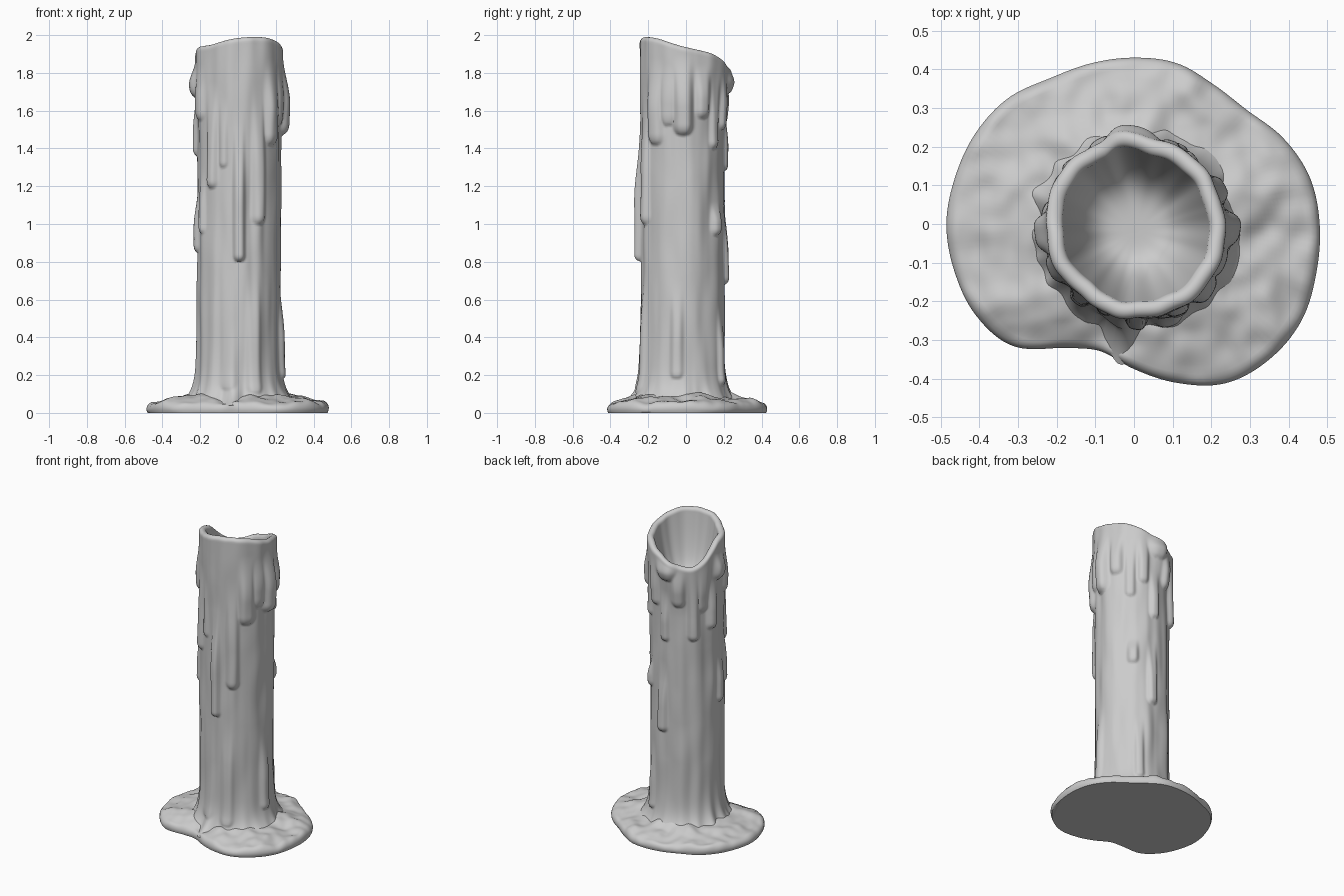
import bpy, bmesh, math
from mathutils import Vector, noise

cube = bpy.data.objects.get("Cube")
if cube:
    bpy.data.objects.remove(cube, do_unlink=True)

SEGMENTS = 180
CENTRE = Vector((0.005, -0.017, 0))
FLOOR = 1.6

wax = bpy.data.materials.new("grey wax")
wax.use_nodes = True
wax.diffuse_color = (0.6, 0.6, 0.6, 1)
wax.node_tree.nodes["Principled BSDF"].inputs["Base Color"].default_value = (0.6, 0.6, 0.6, 1)


def around(values, angle):
    """Smooth closed curve through evenly spaced values."""
    n = len(values)
    u = (angle / math.tau) % 1 * n
    i, t = int(u), u - int(u)
    a, b, c, d = (values[(i + k) % n] for k in (-1, 0, 1, 2))
    return b + 0.5 * t * (c - a + t * (2*a - 5*b + 4*c - d + t * (3*(b - c) + d - a)))


def smooth(t):
    t = min(max(t, 0), 1)
    return t * t * (3 - 2 * t)


def lathe(name, rows):
    """Skin closed rings, capping both ends."""
    bm = bmesh.new()
    rings = [[bm.verts.new(p) for p in row] for row in rows]
    for low, high in zip(rings, rings[1:]):
        for i in range(SEGMENTS):
            j = (i + 1) % SEGMENTS
            bm.faces.new((low[i], low[j], high[j], high[i]))
    bm.faces.new(rings[0][::-1])
    bm.faces.new(rings[-1])
    mesh = bpy.data.meshes.new(name)
    bm.to_mesh(mesh)
    bm.free()
    mesh.materials.append(wax)
    obj = bpy.data.objects.new(name, mesh)
    bpy.context.collection.objects.link(obj)
    bpy.ops.object.select_all(action='DESELECT')
    obj.select_set(True)
    bpy.context.view_layer.objects.active = obj
    bpy.ops.object.shade_smooth_by_angle(angle=math.radians(60))
    return obj


def polar(angle, r, z):
    return Vector((r * math.cos(angle), r * math.sin(angle), z))


ANGLES = [math.tau * i / SEGMENTS for i in range(SEGMENTS)]

# Rim height and outline, every 45 degrees from +x
RIM = [1.94, 1.9, 1.83, 1.79, 1.92, 1.95, 1.985, 1.985]
RIM_RADIUS = [.232, .24, .245, .25, .235, .225, .228, .23]

# Drips: angle in degrees, top, tip, half width, depth
DRIPS = [
    (-130, 1.75, 1.19, .030, .024), (-112, 1.68, 1.30, .022, .014),
    (-90, 1.65, 0.80, .028, .036), (-62, 1.75, 1.00, .035, .024),
    (-40, 1.88, 1.42, .045, .030), (-20, 1.85, 1.52, .050, .022),
    (0, 1.90, 1.47, .045, .040), (27, 1.85, 1.56, .035, .026),
    (48, 1.80, 1.40, .028, .022), (52, 1.12, 0.94, .030, .024),
    (68, 1.82, 1.50, .030, .022), (92, 1.84, 1.69, .060, .030),
    (88, 1.62, 1.28, .028, .022), (84, 1.15, 0.68, .030, .028),
    (112, 1.80, 1.52, .035, .022), (135, 1.78, 1.30, .030, .026),
    (150, 1.80, 1.48, .035, .018), (167, 1.70, 1.36, .030, .024),
    (182, 1.86, 1.67, .045, .034), (188, 1.20, 0.85, .030, .022),
    (205, 1.85, 1.55, .040, .020), (-150, 1.30, 0.95, .025, .016),
    (62, 0.60, 0.15, .025, .022), (-8, 0.70, 0.18, .030, .018),
    (-70, 0.85, 0.10, .035, .016), (-105, 1.05, 0.12, .045, .012),
]


def drip_bulge(angle, z):
    total = 0
    for degrees, top, tip, width, depth in DRIPS:
        if not tip < z < top:
            continue
        gap = (angle - math.radians(degrees) + math.pi) % math.tau - math.pi
        end = min((z - tip) / (1.3 * width), 1)
        round_tip = math.sqrt(1 - (1 - end) ** 2)
        along = smooth((top - z) / (0.65 * (top - tip)))
        wide = width * (0.35 + 0.65 * round_tip)
        bump = math.exp(-(gap * 0.23 / wide) ** 4 * 0.9)
        total = max(total, depth * round_tip * along * bump)
    return total


def shaft_radius(angle, z):
    top = smooth((z - 1.45) / 0.4)
    base = 0.221 * (1 - top) + around(RIM_RADIUS, angle) * top
    c, s = math.cos(angle), math.sin(angle)
    ridges = 0.011 * noise.noise(Vector((c * 3.5, s * 3.5, z * 0.9)))
    lumps = 0.006 * noise.noise(Vector((c * 3, s * 3, z * 4 + 7)))
    roots = 1 + 0.7 * noise.noise(Vector((c * 4, s * 4, 3)))
    flare = 0.085 * roots * math.exp(-(z - 0.05) / 0.065)
    return base + ridges * (1 - 0.5 * top) + lumps + flare + drip_bulge(angle, z)


# Shaft with drips, rounded lip and hollow cup
rows = []
STEPS = 190
LIP = 0.022
for k in range(STEPS + 1):
    row = []
    for a in ANGLES:
        z = 0.04 + k / STEPS * (around(RIM, a) - LIP - 0.04)
        row.append(polar(a, shaft_radius(a, z), z) + CENTRE)
    rows.append(row)
for k in range(1, 9):
    turn = math.pi * k / 8
    rows.append([polar(a, shaft_radius(a, around(RIM, a) - LIP) - LIP * (1 - math.cos(turn)),
                       around(RIM, a) - LIP + LIP * math.sin(turn)) + CENTRE for a in ANGLES])
for k in range(1, 25):
    s = math.cos(math.pi / 2 * k / 24.5)
    rows.append([polar(a, (shaft_radius(a, around(RIM, a) - LIP) - 2 * LIP) * s,
                       FLOOR + (around(RIM, a) - LIP - FLOOR) * s ** 4) + CENTRE for a in ANGLES])
lathe("candle_shaft", rows)

# Puddle outline, every 15 degrees from +x
PUDDLE = [.48, .47, .445, .415, .415, .43, .43, .43, .435, .46, .472, .478,
          .485, .48, .472, .445, .37, .34, .375, .425, .475, .495, .5, .488]
EDGE = [(.985, 0), (.997, .012), (1, .024), (.992, .038), (.975, .048), (.95, .055)]


def puddle_point(angle, scale, height, inland):
    r = around(PUDDLE, angle) * scale
    p = polar(angle, r, height)
    swell = 0.024 * noise.noise(Vector((p.x * 7, p.y * 7, 2)))
    swell += 0.012 * noise.noise(Vector((p.x * 16, p.y * 16, 5)))
    p.z += inland * swell
    return p


rows = [[puddle_point(a, f, h, min(h / .055, 1)) for a in ANGLES] for f, h in EDGE]
for k in range(1, 29):
    f = .95 - k * .02
    rows.append([puddle_point(a, f, .055 + .1 * (.95 - f), 1) for a in ANGLES])
lathe("wax_puddle", rows)
